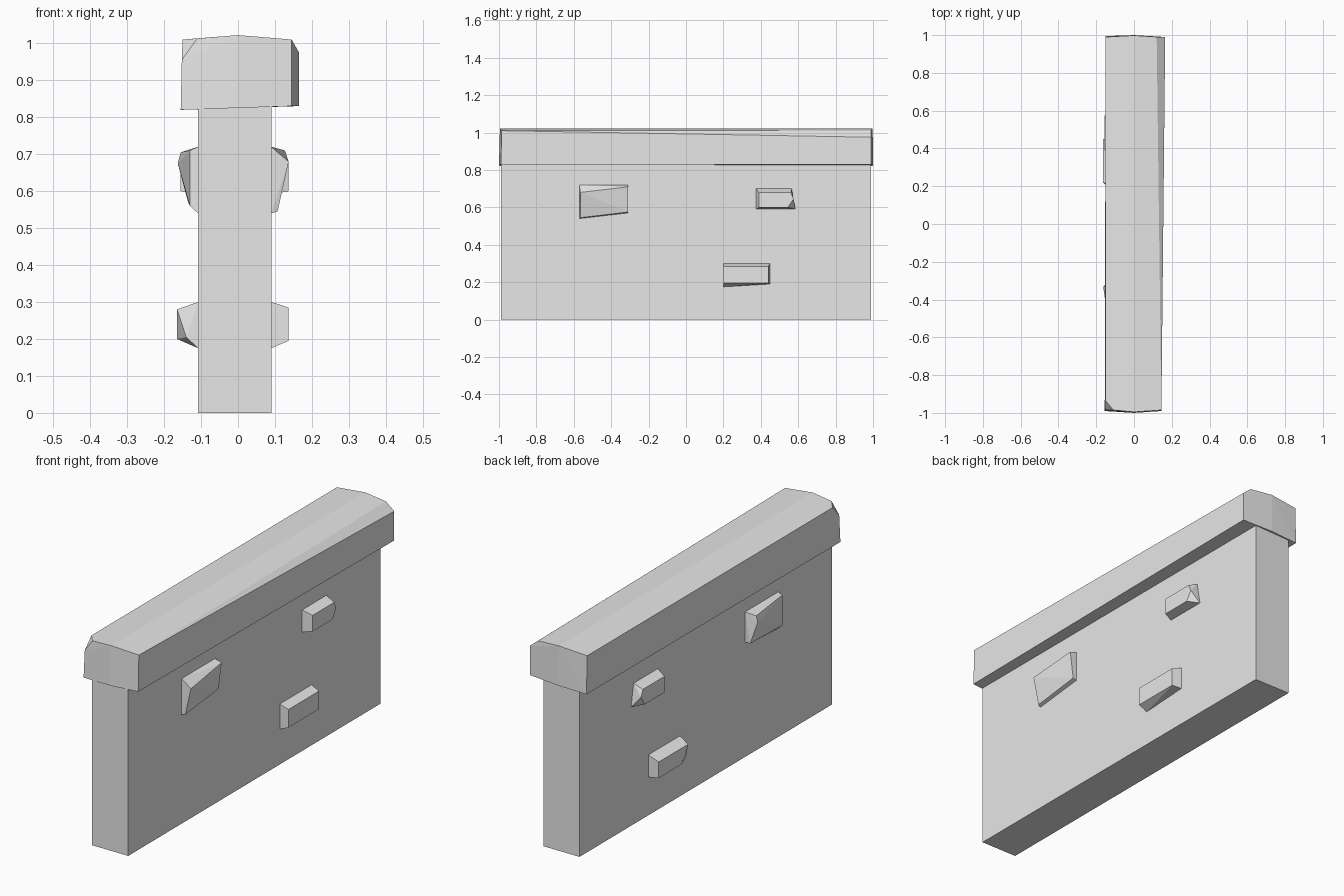
import bpy
import bmesh
import math

# Remove the default object
default_cube = bpy.data.objects.get("Cube")
if default_cube:
    bpy.data.objects.remove(default_cube, do_unlink=True)


def make_material(name, colour):
    material = bpy.data.materials.new(name)
    material.use_nodes = True
    material.diffuse_color = colour
    shader = next(n for n in material.node_tree.nodes if n.type == "BSDF_PRINCIPLED")
    shader.inputs["Base Color"].default_value = colour
    return material


stone_grey = make_material("stone grey", (0.8, 0.8, 0.8, 1))


def add_hull(name, points):
    """Flat-faced convex block wrapped around a few corner points."""
    mesh = bpy.data.meshes.new(name)
    bm = bmesh.new()
    for point in points:
        bm.verts.new(point)
    result = bmesh.ops.convex_hull(bm, input=bm.verts[:])
    unused = {g for g in result["geom_interior"] + result["geom_unused"]
              if isinstance(g, bmesh.types.BMVert)}
    bmesh.ops.delete(bm, geom=list(unused), context="VERTS")
    bmesh.ops.dissolve_limit(bm, angle_limit=math.radians(1),
                             verts=bm.verts[:], edges=bm.edges[:])
    bmesh.ops.recalc_face_normals(bm, faces=bm.faces[:])
    bm.to_mesh(mesh)
    bm.free()
    mesh.materials.append(stone_grey)
    block = bpy.data.objects.new(name, mesh)
    bpy.context.collection.objects.link(block)
    return block


# Slab dimensions
wall_left, wall_right = 0.09, -0.108
wall_end, wall_top = 0.99, 0.9

# Wall slab
add_hull("wall_slab", [(x, y, z) for x in (wall_left, wall_right)
                       for y in (-wall_end, wall_end) for z in (0, wall_top)])

# Coping: bowed ends, low ridge, one worn edge and one chipped corner
front_end = [
    (-0.155, -0.99, 0.82), (0, -1, 0.825), (0.145, -0.99, 0.83),
    (0.145, -0.985, 1.01), (0, -0.995, 1.022),
    (-0.11, -0.985, 1.013), (-0.15, -0.935, 1.01), (-0.152, -0.985, 0.955),
]
back_end = [
    (-0.15, 0.995, 0.82), (0, 1, 0.825), (0.165, 0.99, 0.83),
    (0.165, 0.99, 0.975), (0.12, 0.99, 1.012),
    (0, 0.998, 1.022), (-0.15, 0.99, 1.01),
]
add_hull("coping", front_end + back_end)


def add_stone(name, outline, left_face, right_face):
    """Stone set through the wall: shared outline plus two raised faces."""
    body = [(x, y, z) for x in (wall_left, wall_right) for y, z in outline]
    add_hull(name, body + left_face + right_face)


# Large upper stone near the front
add_stone(
    "upper_front_stone",
    [(-0.57, 0.54), (-0.31, 0.57), (-0.31, 0.72), (-0.57, 0.72)],
    [(0.107, -0.565, 0.545), (0.11, -0.31, 0.575),
     (0.127, -0.31, 0.71), (0.137, -0.565, 0.68)],
    [(-0.13, -0.57, 0.56), (-0.13, -0.57, 0.71), (-0.163, -0.33, 0.675),
     (-0.155, -0.33, 0.705), (-0.135, -0.31, 0.57)],
)

# Small upper stone near the back, with matching raised faces
small_face = [(0.39, 0.6), (0.545, 0.6), (0.575, 0.645), (0.56, 0.68), (0.39, 0.68)]
add_stone(
    "upper_back_stone",
    [(0.375, 0.59), (0.585, 0.59), (0.565, 0.7), (0.375, 0.7)],
    [(0.137, y, z) for y, z in small_face],
    [(-0.155, y, z) for y, z in small_face],
)

# Lower stone
add_stone(
    "lower_stone",
    [(0.2, 0.175), (0.45, 0.19), (0.45, 0.3), (0.2, 0.3)],
    [(0.137, y, z) for y in (0.2, 0.44) for z in (0.195, 0.285)],
    [(-0.165, 0.22, 0.28), (-0.165, 0.45, 0.28), (-0.165, 0.45, 0.2),
     (-0.165, 0.27, 0.2), (-0.14, 0.2, 0.205)],
)
